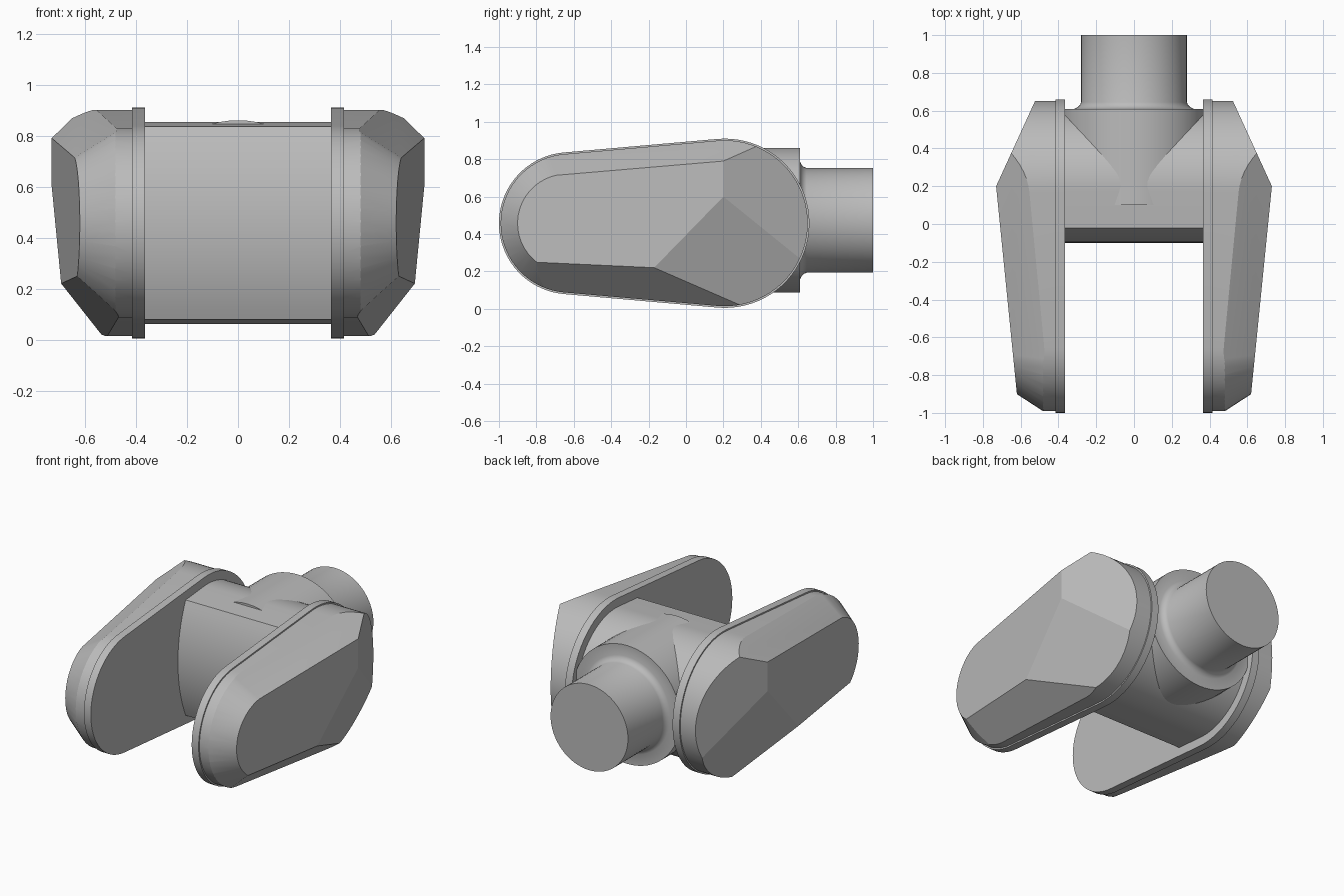
import bpy, bmesh, math
from mathutils import Vector

if "Cube" in bpy.data.objects:
    bpy.data.objects.remove(bpy.data.objects["Cube"])

steel = bpy.data.materials.new("plain grey")
steel.use_nodes = True
GREY = (0.5, 0.5, 0.5, 1)
steel.diffuse_color = GREY
steel.node_tree.nodes["Principled BSDF"].inputs["Base Color"].default_value = GREY

BIG, SMALL, MID = 0.2075, -0.62, 0.4575   # arm end centres (y) and their height


def finish(bm, name, angle=15):
    bmesh.ops.recalc_face_normals(bm, faces=bm.faces)
    mesh = bpy.data.meshes.new(name)
    bm.to_mesh(mesh)
    bm.free()
    mesh.materials.append(steel)
    obj = bpy.data.objects.new(name, mesh)
    bpy.context.collection.objects.link(obj)
    bpy.ops.object.select_all(action="DESELECT")
    obj.select_set(True)
    bpy.context.view_layer.objects.active = obj
    bpy.ops.object.shade_smooth_by_angle(angle=math.radians(angle))


def arc(cy, cz, r, a0, a1, n):
    steps = [math.radians(a0 + (a1 - a0) * i / n) for i in range(n + 1)]
    return [(cy + r * math.cos(a), cz + r * math.sin(a)) for a in steps]


def arm_outline(inset):
    # Tapered slot: a large round end joined to a smaller one
    return (arc(BIG, MID, 0.4525 - inset, -95, 95, 40)
            + arc(SMALL, MID, 0.38 - inset, 95, 265, 36))


def prism(profile, x0, x1):
    bm = bmesh.new()
    rings = [[bm.verts.new((x, y, z)) for y, z in profile] for x in (x0, x1)]
    for ring in rings:
        bm.faces.new(ring)
    n = len(profile)
    for i in range(n):
        j = (i + 1) % n
        bm.faces.new((rings[0][i], rings[0][j], rings[1][j], rings[1][i]))
    return bm


def slice_off(bm, point, normal):
    # Remove everything beyond the plane and close the cut
    normal = Vector(normal).normalized()
    if normal.x < 0:
        normal = -normal
    cut = bmesh.ops.bisect_plane(bm, geom=bm.verts[:] + bm.edges[:] + bm.faces[:],
                                 plane_co=point, plane_no=normal, clear_outer=True)
    edges = [e for e in cut["geom_cut"] if isinstance(e, bmesh.types.BMEdge) and e.is_boundary]
    if len(edges) > 2:
        bmesh.ops.contextual_create(bm, geom=edges)


def slice_three(bm, a, b, c):
    a, b, c = Vector(a), Vector(b), Vector(c)
    slice_off(bm, a, (b - a).cross(c - a))


# Corners of the faceted outer shell
peak_low, peak_high = (0.73, 0.2, 0.6), (0.73, 0.2, 0.79)
under, under_front, under_back = (0.693, -0.17, 0.22), (0.628, -0.82, 0.25), (0.535, 0.29, 0.02)
over_front, over_back = (0.636, -0.74, 0.71), (0.648, 0.38, 0.87)

for side, label in ((1, "left"), (-1, "right")):
    flange = prism(arm_outline(0), 0.365, 0.415)

    shell = prism(arm_outline(0.009), 0.41, 0.9)
    slice_off(shell, peak_low, (1, -0.1, 0))
    slice_off(shell, peak_low, (1, 0.457, 0))
    slice_three(shell, peak_low, under, under_back)
    slice_three(shell, under, under_front, under_back)
    slice_three(shell, peak_high, over_front, over_back)
    # Conical bevel round the small end
    for i in range(19):
        a = math.radians(108 + i * 7.5)
        c, s = math.cos(a), math.sin(a)
        slice_off(shell, (0.62, SMALL + 0.28 * c, MID + 0.28 * s), (0.65, c, s))

    for bm, part in ((flange, "arm_flange"), (shell, "arm_shell")):
        for v in bm.verts:
            v.co.x *= side
        finish(bm, label + "_" + part)

# Cross body between the arms, with a bowed front
front_half = math.degrees(math.asin(0.3775 / 0.93))
body_profile = (arc(BIG, MID, 0.396, -95, 95, 48)
                + arc(0.83, MID, 0.93, 180 - front_half, 180 + front_half, 16))
finish(prism(body_profile, -0.38, 0.38), "cross_body")

# Collar and shaft turned about the y axis
turned = [(0, 0.1), (0.387, 0.1), (0.387, 0.61), (0.315, 0.61), (0.298, 0.618),
          (0.286, 0.63), (0.28, 0.645), (0.28, 1), (0, 1)]
bm = bmesh.new()
verts = [bm.verts.new((r, y, 0.473)) for r, y in turned]
edges = [bm.edges.new(pair) for pair in zip(verts, verts[1:])]
bmesh.ops.spin(bm, geom=verts + edges, cent=(0, 0, 0.473), axis=(0, 1, 0),
               angle=math.tau, steps=64, use_duplicate=False)
bmesh.ops.remove_doubles(bm, verts=bm.verts, dist=0.0005)
finish(bm, "collar_and_shaft", 30)
